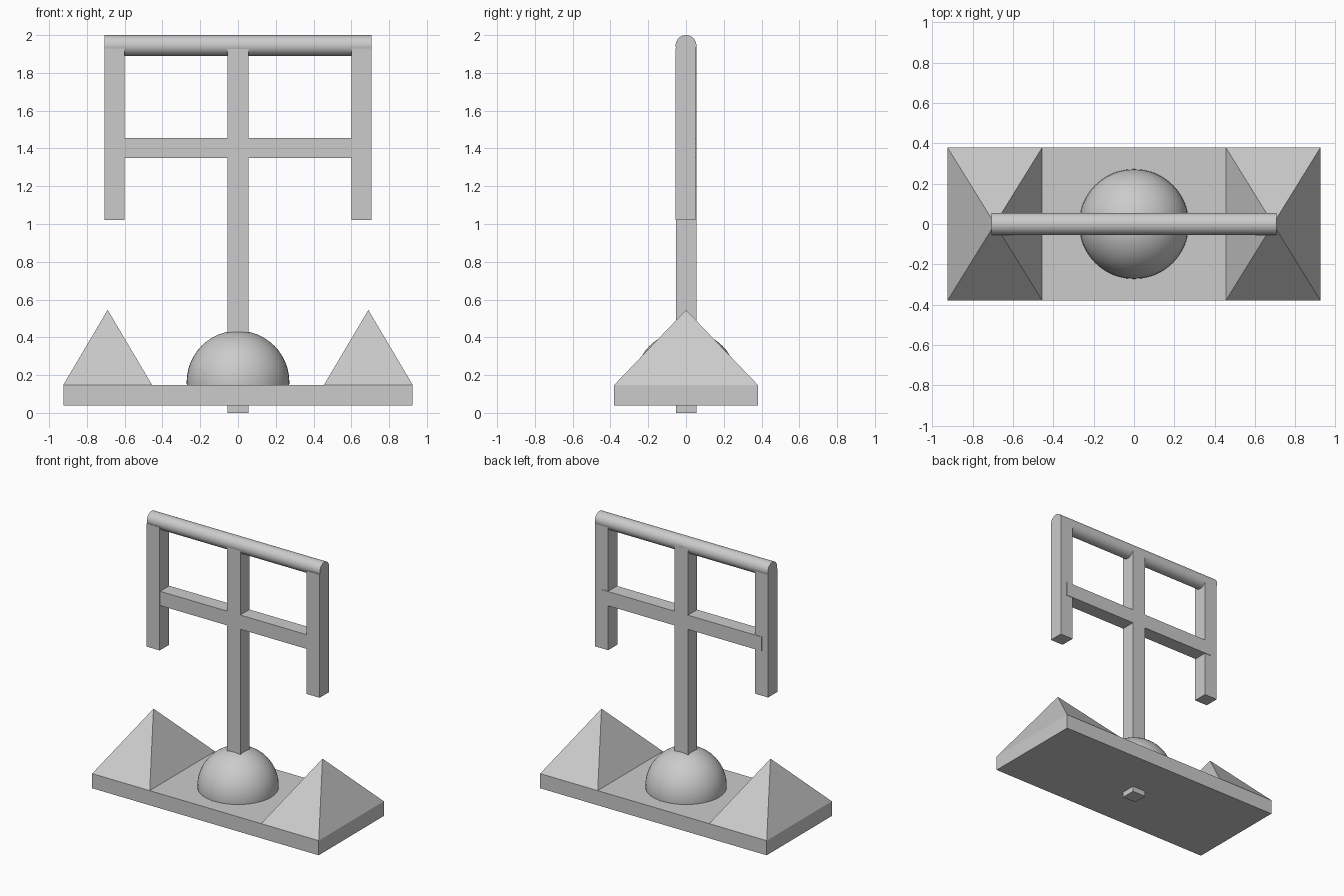
import bpy, bmesh, math
from mathutils import Matrix

cube = bpy.data.objects.get("Cube")
if cube:
    bpy.data.objects.remove(cube, do_unlink=True)

grey = bpy.data.materials.new("plain_grey")
grey.use_nodes = True
grey.diffuse_color = (0.6, 0.6, 0.6, 1)
grey.node_tree.nodes["Principled BSDF"].inputs["Base Color"].default_value = grey.diffuse_color


def finish(name, bm, smooth=False):
    mesh = bpy.data.meshes.new(name)
    bmesh.ops.recalc_face_normals(bm, faces=bm.faces)
    bm.to_mesh(mesh)
    bm.free()
    mesh.materials.append(grey)
    obj = bpy.data.objects.new(name, mesh)
    bpy.context.collection.objects.link(obj)
    if smooth:
        bpy.ops.object.select_all(action='DESELECT')
        obj.select_set(True)
        bpy.context.view_layer.objects.active = obj
        bpy.ops.object.shade_smooth_by_angle(angle=math.radians(40))
    return obj


def box(name, x, y, z):
    """Box given by its (min, max) range on each axis."""
    bm = bmesh.new()
    bmesh.ops.create_cube(bm, size=1)
    for v in bm.verts:
        v.co = [r[0] if c < 0 else r[1] for c, r in zip(v.co, (x, y, z))]
    return finish(name, bm)


def pyramid(name, x, half_depth, base_z, top_z):
    bm = bmesh.new()
    corners = [bm.verts.new((px, py, base_z)) for px, py in (
        (x[0], -half_depth), (x[1], -half_depth), (x[1], half_depth), (x[0], half_depth))]
    apex = bm.verts.new((sum(x) / 2, 0, top_z))
    bm.faces.new(corners)
    for i in range(4):
        bm.faces.new((corners[i], corners[(i + 1) % 4], apex))
    return finish(name, bm)


# Base slab and central post, whose foot pokes out underneath
box("base", (-0.925, 0.925), (-0.38, 0.38), (0.04, 0.148))
box("post", (-0.055, 0.055), (-0.052, 0.055), (0, 1.95))

# Crossbar, ending inside the hanging arms
box("crossbar", (-0.655, 0.655), (-0.052, 0.055), (1.35, 1.455))

# Arms and pyramids on both sides
for side, s in (("left", 1), ("right", -1)):
    box(side + "_arm", sorted((s * 0.6, s * 0.706)), (-0.056, 0.051), (1.02, 1.93))
    pyramid(side + "_pyramid", sorted((s * 0.455, s * 0.925)), 0.38, 0.148, 0.545)

# Round rail along the top
bm = bmesh.new()
bmesh.ops.create_cone(bm, cap_ends=True, segments=48, radius1=0.055, radius2=0.055, depth=1.412,
                      matrix=Matrix.Translation((0, 0, 1.945)) @ Matrix.Rotation(math.pi / 2, 4, 'Y'))
finish("top_rail", bm, smooth=True)

# Dome around the foot of the post, sunk slightly into the base
bm = bmesh.new()
bmesh.ops.create_uvsphere(bm, u_segments=48, v_segments=24, radius=0.272,
                          matrix=Matrix.Translation((0, 0, 0.163)))
bmesh.ops.bisect_plane(bm, geom=bm.verts[:] + bm.edges[:] + bm.faces[:], plane_co=(0, 0, 0.1),
                       plane_no=(0, 0, 1), clear_inner=True)
bmesh.ops.holes_fill(bm, edges=[e for e in bm.edges if e.is_boundary])
finish("dome", bm, smooth=True)
